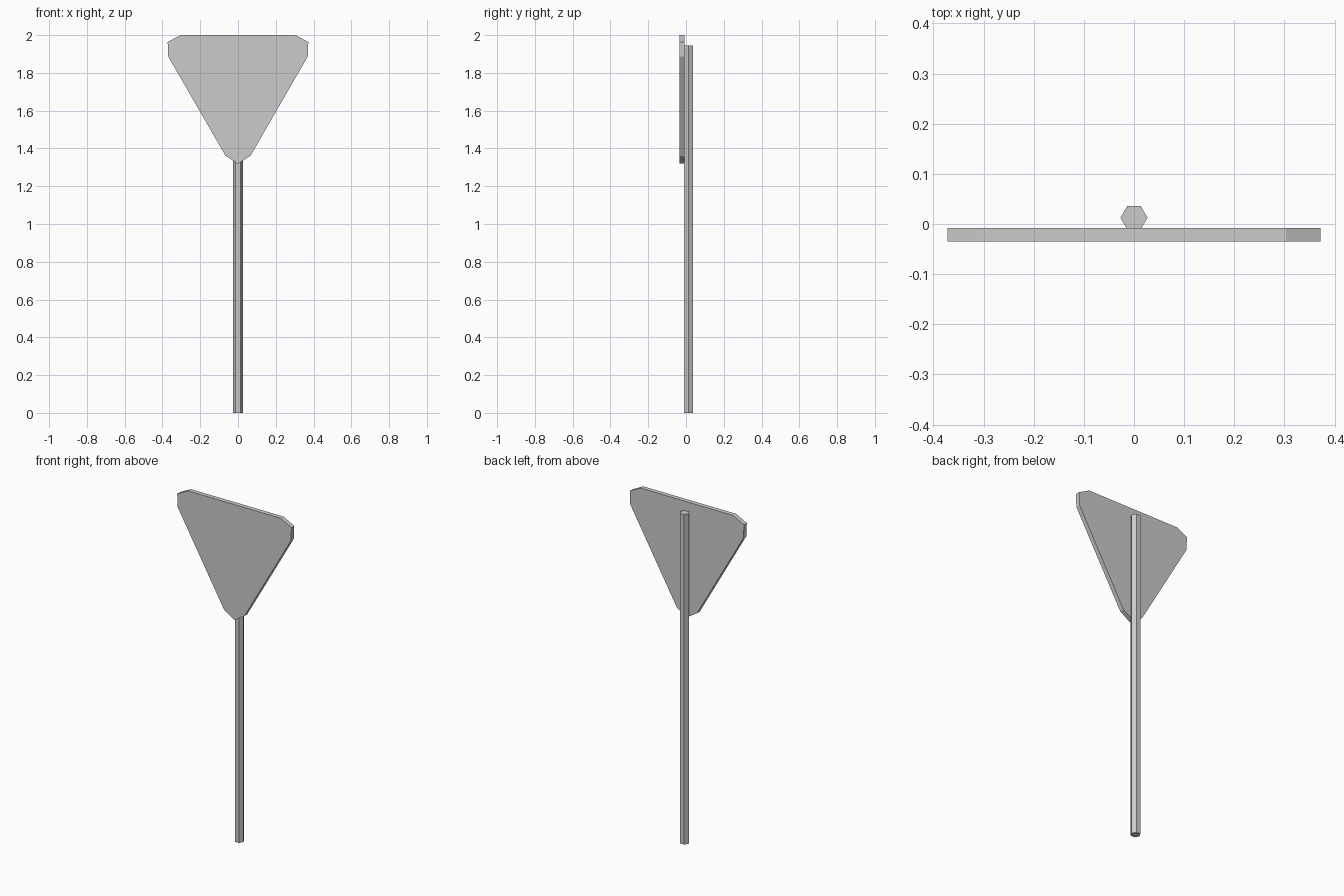
import bpy
import bmesh
from math import radians
from mathutils import Matrix, Vector

cube = bpy.data.objects.get("Cube")
if cube:
    bpy.data.objects.remove(cube, do_unlink=True)

# Single flat grey for the whole sign
GREY = (0.6, 0.6, 0.6, 1.0)
grey = bpy.data.materials.new("plain grey")
grey.use_nodes = True
grey.diffuse_color = GREY
grey.node_tree.nodes["Principled BSDF"].inputs["Base Color"].default_value = GREY


def make_prism(name, outline, direction):
    """Extrude a closed outline along a direction into a capped prism."""
    bm = bmesh.new()
    base = bm.faces.new([bm.verts.new(p) for p in outline])
    result = bmesh.ops.extrude_face_region(bm, geom=[base], use_keep_orig=True)
    moved = [v for v in result["geom"] if isinstance(v, bmesh.types.BMVert)]
    bmesh.ops.translate(bm, verts=moved, vec=direction)
    bmesh.ops.recalc_face_normals(bm, faces=bm.faces[:])
    mesh = bpy.data.meshes.new(name)
    bm.to_mesh(mesh)
    bm.free()
    mesh.materials.append(grey)
    obj = bpy.data.objects.new(name, mesh)
    bpy.context.collection.objects.link(obj)
    return obj


# Hexagonal pole, standing behind the plate
pole_centre = Vector((0, 0.0125, 0))
pole_outline = [
    pole_centre + Matrix.Rotation(radians(60 * i), 3, "Z") @ Vector((0.027, 0, 0))
    for i in range(6)
]
make_prism("pole", pole_outline, Vector((0, 0, 1.945)))

# Downward triangular plate: one blunted corner repeated three times
plate_centre = Vector((0, -0.0345, 1.749))
corner = [Vector((-0.066, 0, -0.388)), Vector((0, 0, -0.43)), Vector((0.066, 0, -0.388))]
plate_outline = [
    plate_centre + Matrix.Rotation(radians(-120 * i), 3, "Y") @ p
    for i in range(3) for p in corner
]
make_prism("sign_plate", plate_outline, Vector((0, 0.0265, 0)))
